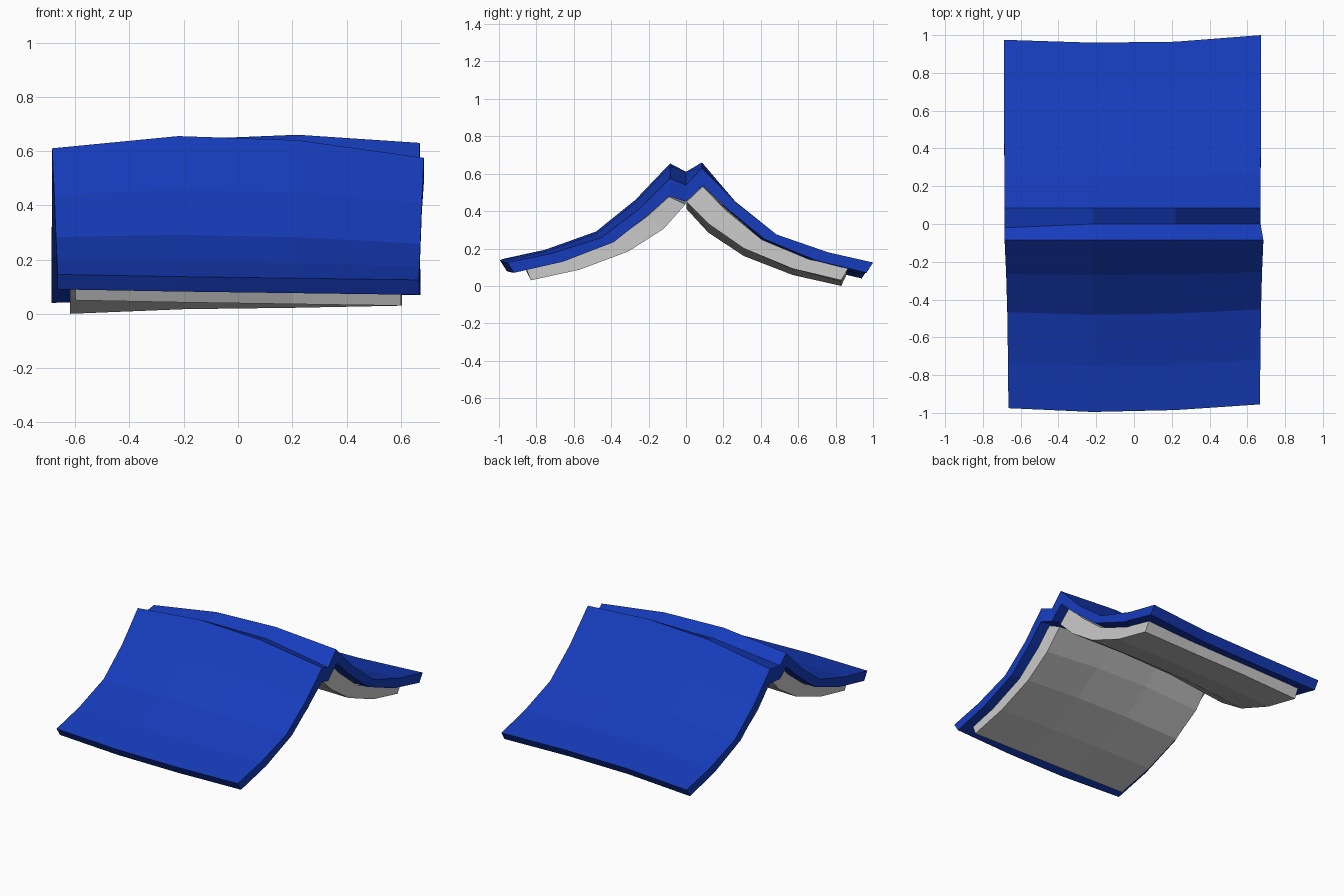
import bpy, bmesh

if "Cube" in bpy.data.objects:
    bpy.data.objects.remove(bpy.data.objects["Cube"])

# Warp of the hand-bent roof at four stations along x: (front, back)
RIDGE = {-1: [-.02, .025, .01, -.055], 1: [-.065, .012, .03, 0]}
EAVE = {-1: [.02, .012, .006, 0], 1: [-.03, -.013, -.008, 0]}
OUT = {-1: [-.005, .015, .005, -.025], 1: [-.005, -.02, -.015, .02]}
CENTRE = [-.05, .01, .01, -.06]
RIDGE_X = {-1: [-.685, -.22, .22, .685], 1: [-.685, -.22, .22, .67]}
EAVE_X = {-1: [-.665, -.22, .22, .667], 1: [-.688, -.22, .22, .672]}


def point(side, i, y, z, w, x_scale=1, out=1):
    """Profile point with the warp of station i; w is 1 at the ridge, 0 at the eave."""
    x = RIDGE_X[side][i] * w + EAVE_X[side][i] * (1 - w)
    y = side * (y + OUT[side][i] * (1 - w) * out)
    z += RIDGE[side][i] * w + EAVE[side][i] * (1 - w)
    return (x * x_scale, y, z)


def loft(name, stations, color=None):
    """Each station is (top points, bottom points), paired one to one."""
    bm = bmesh.new()
    rings = []
    for top, bottom in stations:
        rings.append([bm.verts.new(p) for p in top + bottom[::-1]])
    n = len(rings[0])
    for a, b in zip(rings, rings[1:]):
        for j in range(n):
            k = (j + 1) % n
            bm.faces.new((a[j], a[k], b[k], b[j]))
    for r in (rings[0], rings[-1]):
        for j in range(n // 2 - 1):
            bm.faces.new((r[j], r[j + 1], r[n - 2 - j], r[n - 1 - j]))
    bmesh.ops.recalc_face_normals(bm, faces=bm.faces)
    mesh = bpy.data.meshes.new(name)
    bm.to_mesh(mesh)
    bm.free()
    obj = bpy.data.objects.new(name, mesh)
    bpy.context.collection.objects.link(obj)
    if color:
        mat = bpy.data.materials.new(name)
        mat.diffuse_color = color
        mat.use_nodes = True
        mat.node_tree.nodes["Principled BSDF"].inputs["Base Color"].default_value = mat.diffuse_color
        mesh.materials.append(mat)
    return obj


# Half profiles from ridge to eave
W = [1, .6, .3, .1, 0]
cover_top = [(.085, .63), (.265, .44), (.47, .275), (.74, .18), (.98, .125)]
cover_low = [(.09, .535), (.215, .41), (.405, .25), (.68, .135), (.945, .07)]
slab_top = [(.09, .532), (.21, .405), (.40, .248), (.65, .143), (.862, .095)]
slab_low = [(.003, .45), (.12, .332), (.31, .2), (.57, .092), (.83, .03)]
W_LOW = [.25, .5, .3, .1, 0]


def half(profile, side, i, weights=W, **kw):
    return [point(side, i, y, z, w, **kw) for (y, z), w in zip(profile, weights)]


# Blue roof covering with the notched ridge
stations = []
for i in range(4):
    cx, cy = RIDGE_X[1][i], [-.02, 0, 0, 0][i]
    loops = []
    for prof, cz in ((cover_top, .60), (cover_low, .51)):
        loops.append(half(prof, -1, i)[::-1] + [(cx, cy, cz + CENTRE[i])]
                     + half(prof, 1, i))
    stations.append(loops)
loft("roof_cover", stations, (.008, .045, .5, 1))

# Grey slabs under each slope
for side, name in ((-1, "front_under_slab"), (1, "back_under_slab")):
    loft(name, [(half(slab_top, side, i, x_scale=.9, out=.3),
                 half(slab_low, side, i, W_LOW, x_scale=.9, out=.0))
                for i in range(4)])
